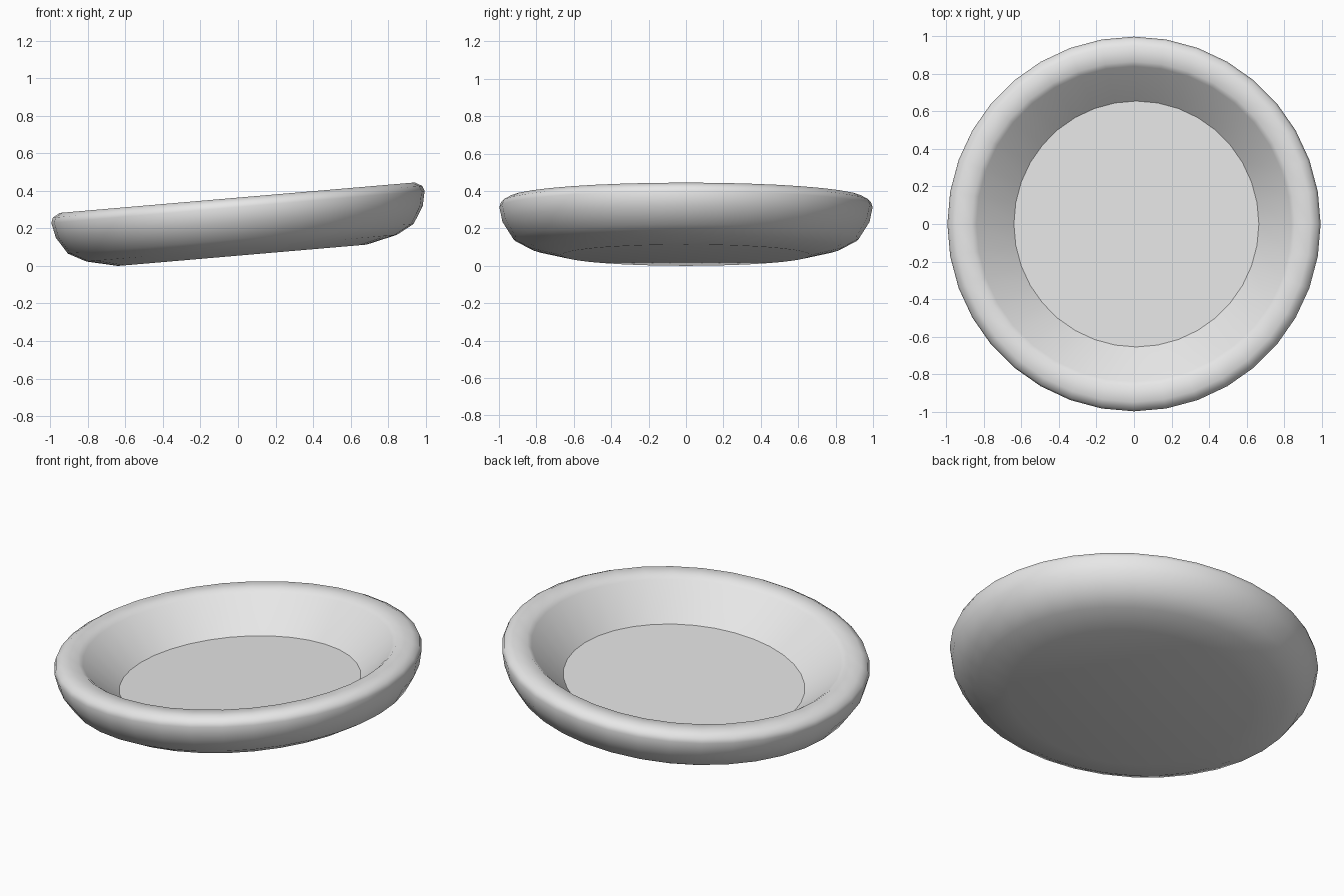
import bpy
import bmesh
import math
from mathutils import Matrix, Vector

cube = bpy.data.objects.get("Cube")
if cube:
    bpy.data.objects.remove(cube, do_unlink=True)

SEGMENTS = 36
TILT = math.radians(4.9)
FLOOR_RADIUS = 0.655

# Material
grey = bpy.data.materials.new("plain grey")
grey.use_nodes = True
colour = (0.8, 0.8, 0.8, 1)
grey.diffuse_color = colour
grey.node_tree.nodes["Principled BSDF"].inputs["Base Color"].default_value = colour

# Half section of the dish, from the middle of the underside to the middle of the floor
profile = [
    (0, 0), (0.665, 0), (0.83, 0.038), (0.924, 0.088), (0.981, 0.178),
    (0.998, 0.258), (0.988, 0.286), (0.949, 0.308), (0.865, 0.306),
    (0.84, 0.286), (FLOOR_RADIUS, 0.11), (0, 0.11),
]

# Turn the section around the upright axis
bm = bmesh.new()
points = [bm.verts.new((r, 0, z)) for r, z in profile]
edges = [bm.edges.new(pair) for pair in zip(points, points[1:])]
bmesh.ops.spin(bm, geom=points + edges, cent=(0, 0, 0), axis=(0, 0, 1),
               angle=math.tau, steps=SEGMENTS, use_duplicate=False)
bmesh.ops.remove_doubles(bm, verts=bm.verts, dist=0.001)
bmesh.ops.recalc_face_normals(bm, faces=bm.faces)

# Smooth body with a crisp edge around the floor
for face in bm.faces:
    face.smooth = True
for edge in bm.edges:
    on_floor_rim = all(abs(v.co.xy.length - FLOOR_RADIUS) < 0.002 for v in edge.verts)
    edge.smooth = not on_floor_rim

mesh = bpy.data.meshes.new("dish")
bm.to_mesh(mesh)
bm.free()
mesh.materials.append(grey)
dish = bpy.data.objects.new("dish", mesh)
bpy.context.collection.objects.link(dish)

# Lean the dish and rest its low edge on the ground
mesh.transform(Matrix.Rotation(-TILT, 4, "Y"))
lowest = min(v.co.z for v in mesh.vertices)
xs = [v.co.x for v in mesh.vertices]
mesh.transform(Matrix.Translation(Vector((-(min(xs) + max(xs)) / 2, 0, -lowest))))
